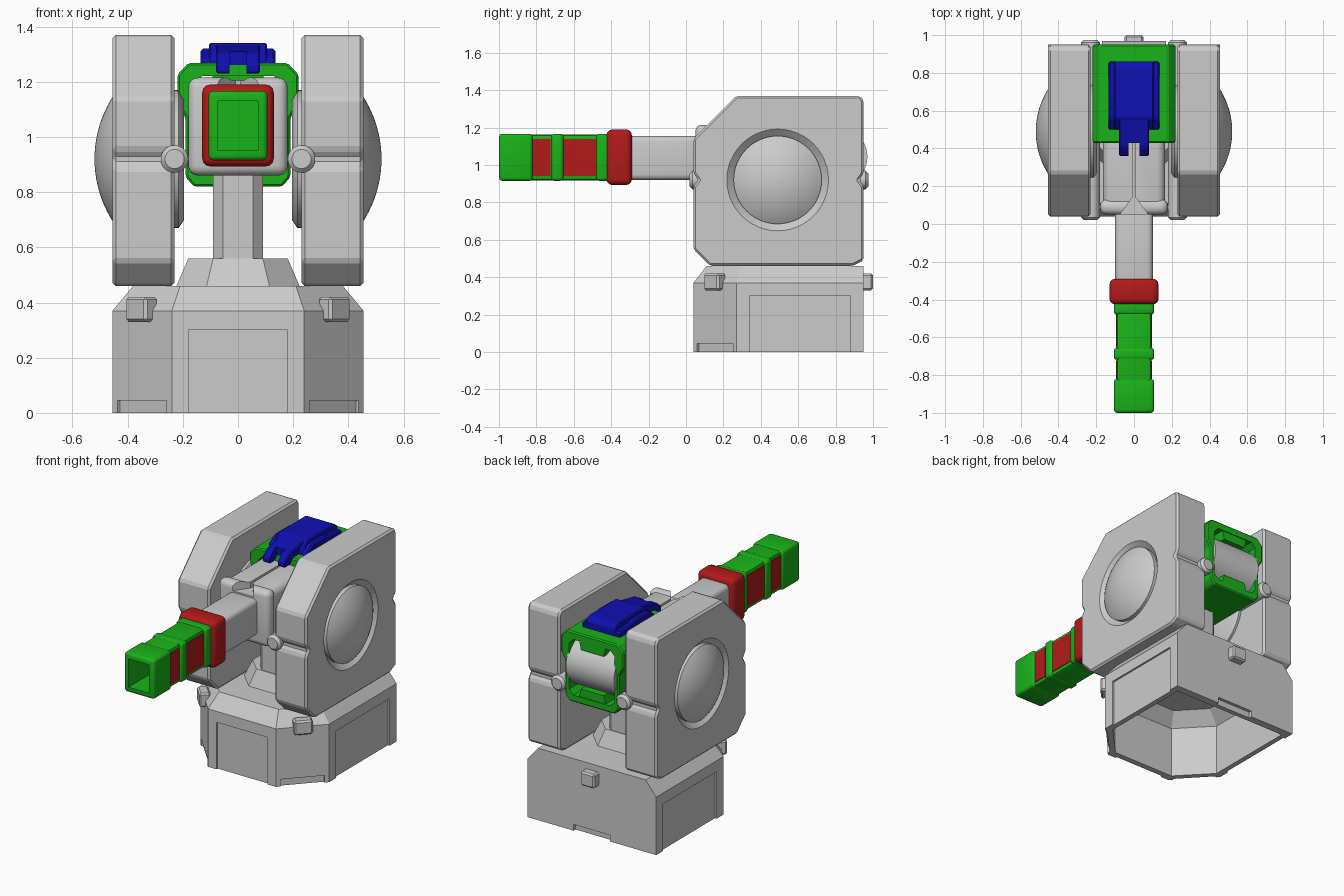
import bpy, bmesh, math
from mathutils import Matrix, Vector

if "Cube" in bpy.data.objects:
    bpy.data.objects.remove(bpy.data.objects["Cube"])


def material(name, rgb):
    m = bpy.data.materials.new(name)
    m.diffuse_color = (*rgb, 1)
    m.use_nodes = True
    m.node_tree.nodes["Principled BSDF"].inputs["Base Color"].default_value = m.diffuse_color
    return m


GREEN = material("green", (0.01, 0.45, 0.01))
RED = material("red", (0.45, 0.01, 0.01))
BLUE = material("blue", (0.005, 0.005, 0.45))


def loft(name, rings, mat=None, bevel=0, seg=1, edges=None):
    """Closed solid through rings of equal point count."""
    bm = bmesh.new()
    vs = [[bm.verts.new(p) for p in r] for r in rings]
    n = len(vs[0])
    bm.faces.new(vs[0])
    bm.faces.new(vs[-1])
    for a, b in zip(vs, vs[1:]):
        for i in range(n):
            j = (i + 1) % n
            bm.faces.new((a[i], a[j], b[j], b[i]))
    bmesh.ops.recalc_face_normals(bm, faces=bm.faces[:])
    if bevel:
        picked = [e for e in bm.edges if edges is None or edges(e)]
        bmesh.ops.bevel(bm, geom=picked, offset=bevel, segments=seg, profile=0.5,
                        affect='EDGES', clamp_overlap=True)
    me = bpy.data.meshes.new(name)
    bm.to_mesh(me)
    bm.free()
    ob = bpy.data.objects.new(name, me)
    bpy.context.collection.objects.link(ob)
    if mat:
        me.materials.append(mat)
    return ob


def place(axis, u, v, d):
    return {'x': (d, u, v), 'y': (u, d, v), 'z': (u, v, d)}[axis]


def prism(name, pts, axis, a, b, mat=None, bevel=0, seg=1):
    return loft(name, [[place(axis, u, v, d) for u, v in pts] for d in (a, b)], mat, bevel, seg)


def box(name, x, y, z, mat=None, bevel=0, seg=1):
    return prism(name, [(x[0], y[0]), (x[1], y[0]), (x[1], y[1]), (x[0], y[1])],
                 'z', z[0], z[1], mat, bevel, seg)


def lathe(name, profile, axis, cu, cv, n=48, mat=None):
    """profile: (radius, distance along axis)."""
    return loft(name, [[place(axis, cu + r * math.cos(math.tau * i / n),
                              cv + r * math.sin(math.tau * i / n), d) for i in range(n)]
                       for r, d in profile], mat)


def cut(ob, *cutters):
    for c in cutters:
        m = ob.modifiers.new("cut", 'BOOLEAN')
        m.operation, m.solver, m.object = 'DIFFERENCE', 'EXACT', c
        bpy.context.view_layer.objects.active = ob
        bpy.ops.object.modifier_apply(modifier=m.name)
        bpy.data.objects.remove(c)


def smooth(ob, angle=35):
    bpy.ops.object.select_all(action='DESELECT')
    ob.select_set(True)
    bpy.context.view_layer.objects.active = ob
    bpy.ops.object.shade_smooth_by_angle(angle=math.radians(angle))


def mirrored(half):
    return half + [(-x, y) for x, y in reversed(half)]


# Hollow base with sloped shoulders
outer = mirrored([(.24, .04), (.455, .27), (.455, .95)])
shoulder = mirrored([(.21, .11), (.38, .29), (.38, .95)])
inner = mirrored([(.22, .09), (.41, .29), (.41, .90)])
core = mirrored([(.18, .16), (.33, .32), (.33, .90)])
base = loft("base", [[(x, y, z) for x, y in o]
                     for o, z in ((outer, 0), (outer, .37), (shoulder, .46))])
cut(base,
    loft("hollow", [[(x, y, z) for x, y in o] for o, z in ((inner, -.02), (inner, .33), (core, .41))]),
    box("front_recess", (-.18, .18), (.02, .052), (-.01, .30)),
    box("back_notch", (-.13, .13), (.93, .97), (-.01, .04)))
for s in (-1, 1):
    cut(base, box("side_recess", sorted((s * .443, s * .48)), (.34, .88), (-.01, .30)))
    # Corner slots and latches sit on the chamfered faces
    turn = Matrix.Translation((s * .3475, .155, 0)) @ Matrix.Rotation(s * math.atan2(.23, .215), 4, 'Z')
    slot = box("corner_slot", (-.13, .13), (-.05, .012), (-.01, .045))
    slot.matrix_world = turn
    bpy.context.view_layer.update()
    cut(base, slot)
    latch = box("corner_latch", (-.055, .055), (-.035, .03), (.33, .42), bevel=.01)
    latch.matrix_world = turn
box("back_latch", (-.05, .05), (.93, 1.0), (.33, .42), bevel=.01)


# Neck: eight-sided foot and post
def octagon(hx, hy, c, z):
    q = [(hx, -hy + c), (hx, hy - c), (hx - c, hy)]
    pts = mirrored(q) + [(-hx + c, -hy), (hx - c, -hy)]
    return [(x, y + .5, z) for x, y in pts]


loft("neck_foot", [octagon(.225, .23, .11, .455), octagon(.18, .185, .09, .56)])
loft("neck_post", [octagon(.09, .18, .035, .54), octagon(.09, .18, .035, .90)])

# Side armour pods with domes, inner hubs and through pins
pod = [(.04, .55), (.13, .46), (.89, .46), (.95, .49), (.95, .885), (.925, .92), (.95, .955),
       (.95, 1.345), (.93, 1.37), (.27, 1.37), (.04, 1.14), (.04, .955), (.065, .92), (.04, .885)]
arc = [.595 * (1 - i / 10) for i in range(10)] + [.004]
dome = [(.235, .40)] + [(.42 * math.sin(t), .10 + .42 * math.cos(t)) for t in arc]
for s in (-1, 1):
    side = "right" if s > 0 else "left"
    p = prism("pod_" + side, pod, 'x', s * .23, s * .455, bevel=.012)
    cut(p, lathe("dome_recess", [(.232, s * .42), (.272, s * .4551), (.272, s * .48)], 'x', .49, .92))
    smooth(lathe("dome_" + side, [(r, s * d) for r, d in dome], 'x', .49, .92))
    smooth(lathe("hub_" + side, [(.25, s * .24), (.25, s * .215), (.22, s * .195)], 'x', .49, .92))
    smooth(lathe("pin_" + side, [(.035, .02), (.05, .035), (.05, .96), (.035, .975)],
                 'y', s * .23, .92, 20))

# Receiver with a split top and rounded front rim
receiver = box("receiver", (-.165, .165), (.07, .72), (.865, 1.205), bevel=.045, seg=4)
rim = box("receiver_rim", (-.18, .18), (.05, .13), (.86, 1.215), bevel=.035, seg=4)
for ob in (receiver, rim):
    cut(ob, prism("split", [(-.09, .03), (.09, .03), (.008, .14), (.008, .45), (-.008, .45), (-.008, .14)],
                  'z', 1.165, 1.3))
    smooth(ob)
smooth(lathe("rear_drum", [(.155, -.17), (.155, .17)], 'x', .815, 1.045, 40))

# Barrel and collar
smooth(box("barrel", (-.1, .1), (-.35, .1), (.92, 1.155), bevel=.03, seg=4))
smooth(box("collar", (-.13, .13), (-.425, -.29), (.893, 1.19), RED, bevel=.03, seg=3))

# Muzzle: hollow core, raised bands, inset side panels
bore = dict(x=(-.073, .073), y=(-1.1, -.55), z=(.95, 1.13))
muzzle = box("muzzle", (-.092, .092), (-.98, -.38), (.917, 1.163), GREEN, bevel=.015, seg=2)
cut(muzzle, box("bore", **bore))
smooth(muzzle)
for i, (a, b) in enumerate(((-1.0, -.82), (-.72, -.655), (-.48, -.40))):
    band = box("muzzle_band_%d" % i, (-.107, .107), (a, b), (.915, 1.167), GREEN, bevel=.018, seg=3)
    cut(band, box("bore", **bore))
    smooth(band)
for s in (-1, 1):
    for a, b in ((-.82, -.725), (-.655, -.48)):
        box("muzzle_panel", sorted((s * .085, s * .096)), (a, b), (.94, 1.14), RED)

# Green cradle around the receiver, with tabs over the drum
shell = mirrored([(.16, .82), (.19, .855), (.19, 1.07), (.22, 1.12), (.22, 1.225), (.18, 1.268)])
cradle = prism("cradle", shell, 'y', .43, .95, GREEN, bevel=.008)
cut(cradle, prism("cradle_opening", mirrored([(.13, .865), (.16, .895), (.16, 1.19), (.13, 1.22)]),
                  'y', .3, 1.1))
for name, z0, z1 in (("top_tab", 1.165, 1.25), ("bottom_tab", .84, .915)):
    prism(name, mirrored([(.08, z0), (.10, z1)] if z0 > 1 else [(.10, z0), (.08, z1)]),
          'y', .85, .945, GREEN)

# Blue top sight: stepped block with a forked nose
block = [(.50, 1.25), (.50, 1.285), (.56, 1.34), (.83, 1.34), (.86, 1.315), (.86, 1.25)]
prism("sight_core", block, 'x', -.105, .105, BLUE, bevel=.006)
skirt = [(.50, 1.25), (.50, 1.28), (.56, 1.32), (.70, 1.32), (.73, 1.31), (.86, 1.30), (.86, 1.25)]
prism("sight_skirt", skirt, 'x', -.135, .135, BLUE, bevel=.008)
nose = [(.36, 1.23), (.36, 1.265), (.41, 1.305), (.56, 1.335), (.60, 1.335), (.60, 1.26), (.44, 1.26), (.41, 1.23)]
fork = prism("sight_nose", nose, 'x', -.08, .08, BLUE, bevel=.006)
cut(fork, box("fork_slot", (-.03, .03), (.30, .43), (1.2, 1.4)))
